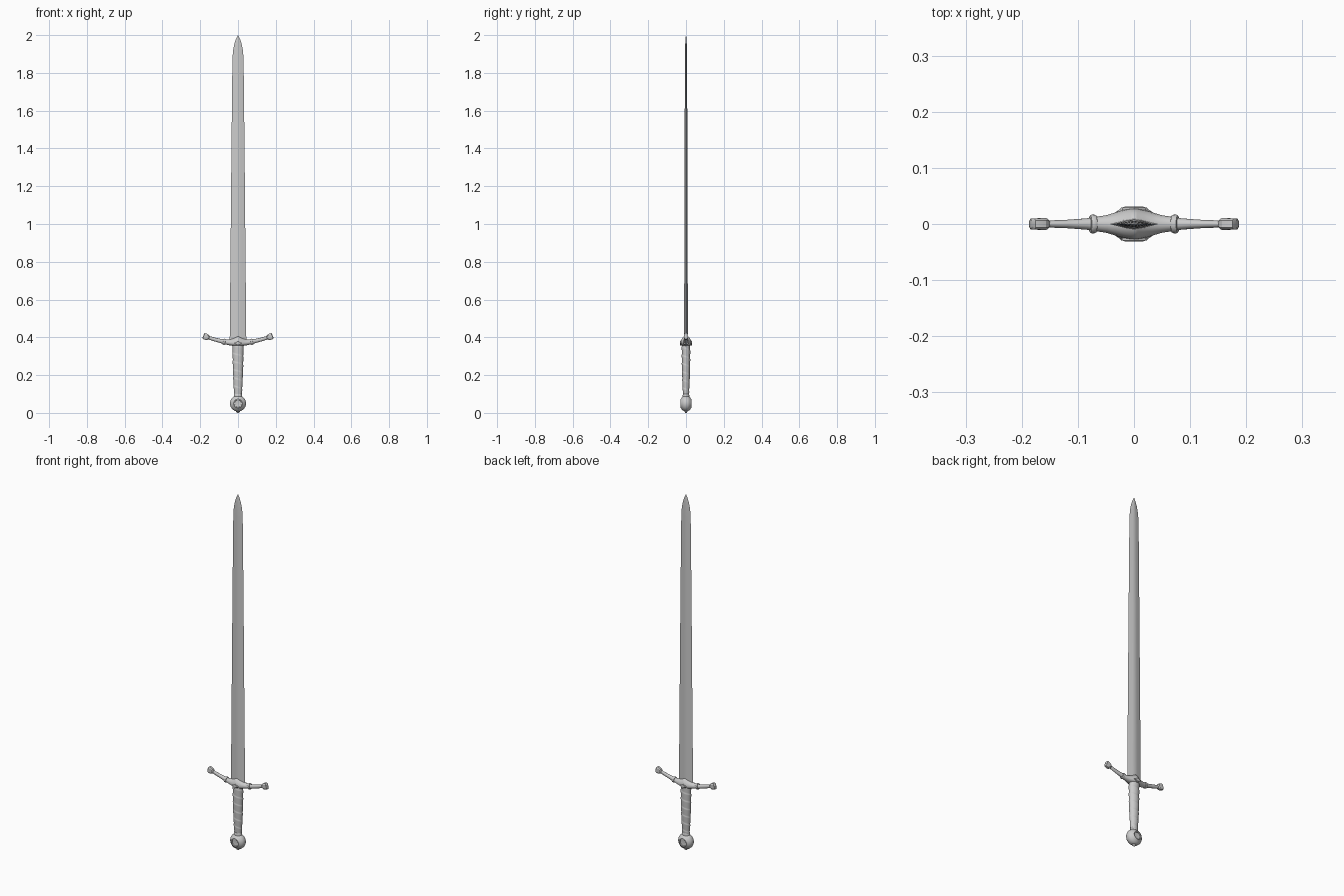
import bpy, bmesh, math
from mathutils import Vector

if "Cube" in bpy.data.objects:
    bpy.data.objects.remove(bpy.data.objects["Cube"])

TAU = 2 * math.pi


def loft(name, rings, smooth=40):
    """Skin a list of equal-length point rings and cap both ends."""
    bm = bmesh.new()
    rows = [[bm.verts.new(p) for p in ring] for ring in rings]
    n = len(rows[0])
    for a, b in zip(rows, rows[1:]):
        for i in range(n):
            j = (i + 1) % n
            bm.faces.new((a[i], a[j], b[j], b[i]))
    bm.faces.new(rows[0][::-1])
    bm.faces.new(rows[-1])
    bmesh.ops.recalc_face_normals(bm, faces=bm.faces)
    mesh = bpy.data.meshes.new(name)
    bm.to_mesh(mesh)
    bm.free()
    obj = bpy.data.objects.new(name, mesh)
    bpy.context.collection.objects.link(obj)
    bpy.ops.object.select_all(action='DESELECT')
    obj.select_set(True)
    bpy.context.view_layer.objects.active = obj
    if smooth:
        bpy.ops.object.shade_smooth_by_angle(angle=math.radians(smooth))
    return obj


def mirror_x(obj):
    obj.modifiers.new("mirror", 'MIRROR').use_axis[0] = True


# Blade: flat diamond section, narrowing to a rounded point
def blade_ring(z, w, t):
    return [(w, 0, z), (w * .35, t * .75, z), (0, t, z), (-w * .35, t * .75, z),
            (-w, 0, z), (-w * .35, -t * .75, z), (0, -t, z), (w * .35, -t * .75, z)]


loft("blade", [blade_ring(*s) for s in [
    (.37, .044, .010), (.8, .040, .009), (1.3, .0355, .008), (1.75, .031, .006),
    (1.88, .029, .0055), (1.92, .026, .005), (1.955, .019, .004),
    (1.98, .0105, .003), (2.0, .0008, .0005)]], 20)


# Crossguard: sections follow an upward-bowed path
def path(x):
    return .367 + .038 * (abs(x) / .175) ** 1.6


def guard_ring(x, hy, up, down, n=16, power=1.0, spin=0):
    d = .002
    tangent = Vector((2 * d, 0, path(x + d) - path(x - d))).normalized()
    normal = Vector((-tangent.z, 0, tangent.x))
    ring = []
    for i in range(n):
        a = TAU * i / n + spin
        c, s = math.cos(a), math.sin(a)
        c, s = math.copysign(abs(c) ** power, c), math.copysign(abs(s) ** power, s)
        ring.append(Vector((x, 0, path(x))) + Vector((0, c * hy, 0))
                    + normal * s * (up if s > 0 else down))
    return ring


half = [(.008, .028, .038, .014), (.02, .025, .030, .014), (.035, .020, .022, .014),
        (.05, .0155, .016, .013), (.07, .0125, .012, .012), (.085, .010, .011, .011),
        (.12, .0075, .010, .010), (.16, .006, .009, .009)]
sections = [(-x, *r) for x, *r in half[::-1]] + [(0, .029, .042, .015)] + half
loft("crossguard", [guard_ring(*s) for s in sections], 50)

# Collars and block finials at both sides of the guard
collar = [(.067, .012, .011), (.068, .0155, .015), (.070, .0165, .016),
          (.076, .0165, .016), (.078, .0155, .015), (.079, .010, .010)]
mirror_x(loft("guard_collar", [guard_ring(x, y, h, h) for x, y, h in collar], 40))

finial = [(.152, .006, .008), (.157, .0105, .013), (.162, .011, .0165),
          (.174, .0105, .018), (.181, .0105, .017), (.184, .007, .009)]
mirror_x(loft("guard_finial", [guard_ring(x, y, h, h, 8, .55, TAU / 16)
                               for x, y, h in finial], 25))

# Lozenge plate on each face of the guard
for label, side in (("front", -1), ("back", 1)):
    rings = [[(x * k, side * y, .369 + z * k)
              for x, z in ((.021, 0), (0, .013), (-.021, 0), (0, -.013))]
             for y, k in ((.018, 1), (.029, 1), (.031, .8))]
    loft(label + "_guard_plate", rings, 0)


# Grip: oval tapered handle with an overlapping spiral leather wrap
rings = []
for k in range(121):
    t = k / 120
    z = .085 + .28 * t
    bulge = .0025 * math.sin(math.pi * t)
    ring = []
    for i in range(32):
        a = TAU * i / 32
        wrap = (t * 6.5 + i / 32) % 1
        lift = .0018 * min(wrap, (1 - wrap) * 7)
        ring.append(((.019 + .009 * t + bulge + lift) * math.cos(a),
                     (.0145 + .007 * t + bulge + lift) * math.sin(a), z))
    rings.append(ring)
loft("grip", rings, 40)


# Wheel pommel: turned about the y axis with a recessed disc on each face
side = [(.010, .023), (.018, .024), (.019, .029), (.023, .029), (.025, .0265),
        (.033, .021), (.039, .014), (.0425, .006)]
profile = [(r, -y) for r, y in side] + [(r, y) for r, y in side[::-1]]
loft("pommel", [[(r * math.cos(TAU * i / 40), y, .05 + r * math.sin(TAU * i / 40))
                 for i in range(40)] for r, y in profile], 35)


def turned(name, stations):
    return loft(name, [[(r * math.cos(TAU * i / 20), r * .8 * math.sin(TAU * i / 20), z)
                        for i in range(20)] for z, r in stations], 40)


# Small neck above the pommel and rivet below it
turned("pommel_neck", [(.080, .022), (.094, .022), (.099, .0205), (.101, .018)])
turned("pommel_rivet", [(0, .004), (.003, .008), (.012, .012)])
